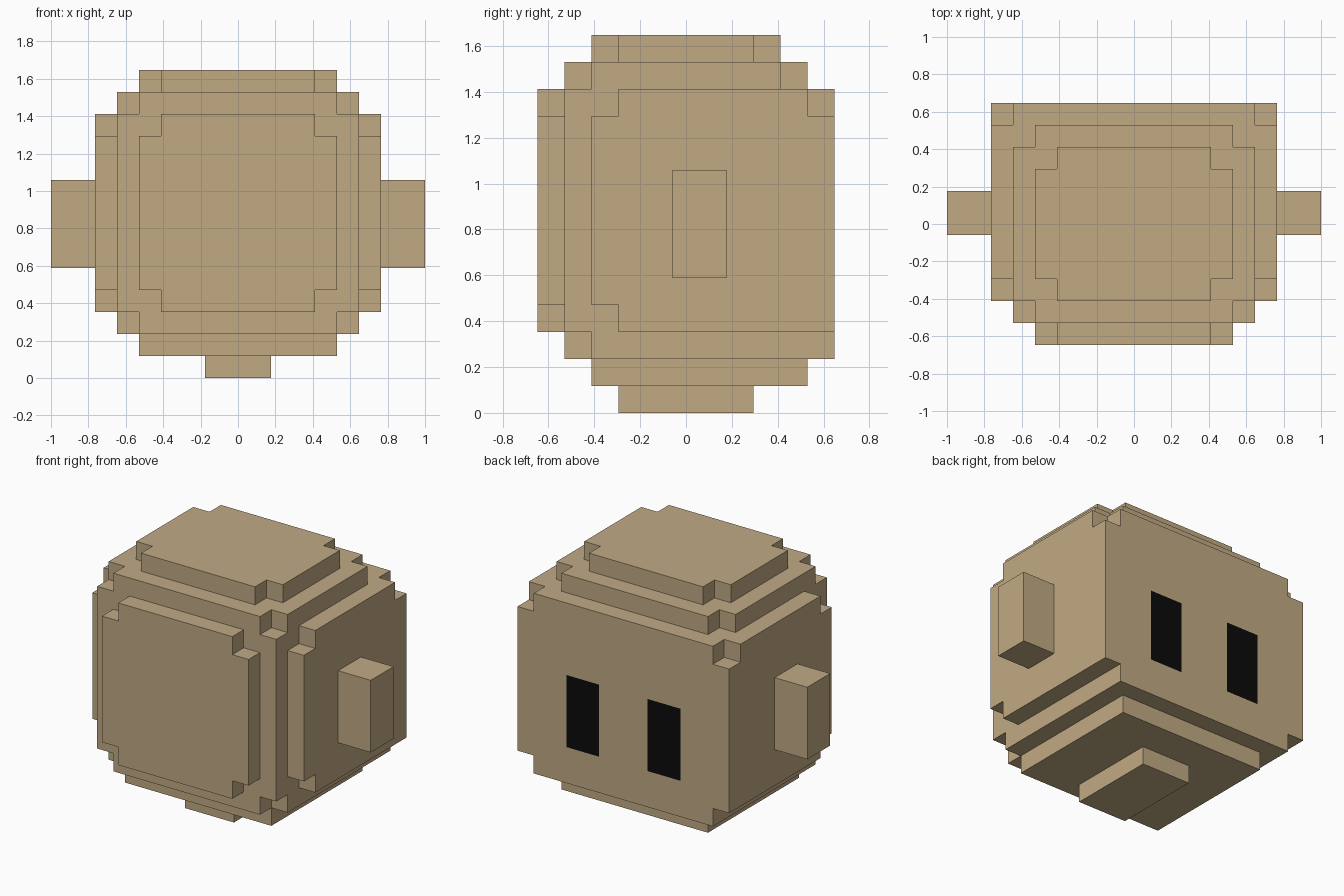
import bpy, bmesh
from mathutils import Vector

if "Cube" in bpy.data.objects:
    bpy.data.objects.remove(bpy.data.objects["Cube"])

U = 2 / 17  # one block


def material(name, rgb):
    m = bpy.data.materials.new(name)
    m.diffuse_color = (*rgb, 1)
    m.use_nodes = True
    m.node_tree.nodes["Principled BSDF"].inputs["Base Color"].default_value = m.diffuse_color
    return m


TAN = material("tan", (0.527, 0.402, 0.231))
BLACK = material("black", (0.003, 0.003, 0.003))

# Horizontal layers: (z start, z end, [(half width, y front, y back), ...])
LAYERS = [
    (1, 2, [(4.5, -3.5, 4.5)]),
    (2, 3, [(5.5, -3.5, 5.5), (4.5, -4.5, 5.5)]),
    (3, 4, [(6.5, -2.5, 5.5), (5.5, -4.5, 5.5), (3.5, -5.5, 5.5)]),
    (4, 11, [(6.5, -3.5, 5.5), (5.5, -4.5, 5.5), (4.5, -5.5, 5.5)]),
    (11, 12, [(6.5, -2.5, 4.5), (5.5, -4.5, 5.5), (3.5, -5.5, 5.5)]),
    (12, 13, [(5.5, -3.5, 3.5), (4.5, -4.5, 4.5)]),
    (13, 14, [(4.5, -2.5, 2.5), (3.5, -3.5, 3.5)]),
]


def box_cells(half_w, y0, y1, z0, z1, x_mid=0):
    """Block positions filling a box."""
    xs = range(round(x_mid - half_w + 0.5), round(x_mid + half_w + 0.5))
    ys = range(round(y0 + 0.5), round(y1 + 0.5))
    return {(x, y, z) for x in xs for y in ys for z in range(z0, z1)}


def is_eye(cell, direction):
    x, y, z = cell
    return direction == (0, 1, 0) and y == 5 and abs(x) in (2, 3) and 4 <= z < 8


def build(name, cells, eyes=False):
    """Outer skin of a set of blocks, with flat areas merged."""
    bm = bmesh.new()
    verts = {}

    def vert(p):
        key = tuple(round(c * 2) for c in p)
        if key not in verts:
            verts[key] = bm.verts.new(Vector(p) * U)
        return verts[key]

    for cell in cells:
        centre = Vector(cell) + Vector((0, 0, 0.5))
        for axis in range(3):
            for sign in (-1, 1):
                d = [0, 0, 0]
                d[axis] = sign
                if tuple(c + k for c, k in zip(cell, d)) in cells:
                    continue
                a, b = Vector((0, 0, 0)), Vector((0, 0, 0))
                a[(axis + 1) % 3] = b[(axis + 2) % 3] = 0.5
                mid = centre + Vector(d) * 0.5
                ring = [mid - a - b, mid + a - b, mid + a + b, mid - a + b]
                if sign < 0:
                    ring.reverse()
                face = bm.faces.new([vert(p) for p in ring])
                if eyes and is_eye(cell, tuple(d)):
                    face.material_index = 1
    bmesh.ops.dissolve_limit(bm, angle_limit=0.02, verts=bm.verts[:],
                             edges=bm.edges[:], delimit={'MATERIAL'})
    mesh = bpy.data.meshes.new(name)
    bm.to_mesh(mesh)
    bm.free()
    mesh.materials.append(TAN)
    if eyes:
        mesh.materials.append(BLACK)
    ob = bpy.data.objects.new(name, mesh)
    bpy.context.collection.objects.link(ob)
    return ob


# Rounded blocky body with two dark eyes on the back face
body = set()
for z0, z1, boxes in LAYERS:
    for half_w, y0, y1 in boxes:
        body |= box_cells(half_w, y0, y1, z0, z1)
build("body", body, eyes=True)

# Arms on both sides
for side, label in ((1, "right"), (-1, "left")):
    build(label + "_arm", box_cells(1, -0.5, 1.5, 5, 9, side * 7.5))

# Foot block underneath
build("foot", box_cells(1.5, -2.5, 2.5, 0, 1))
